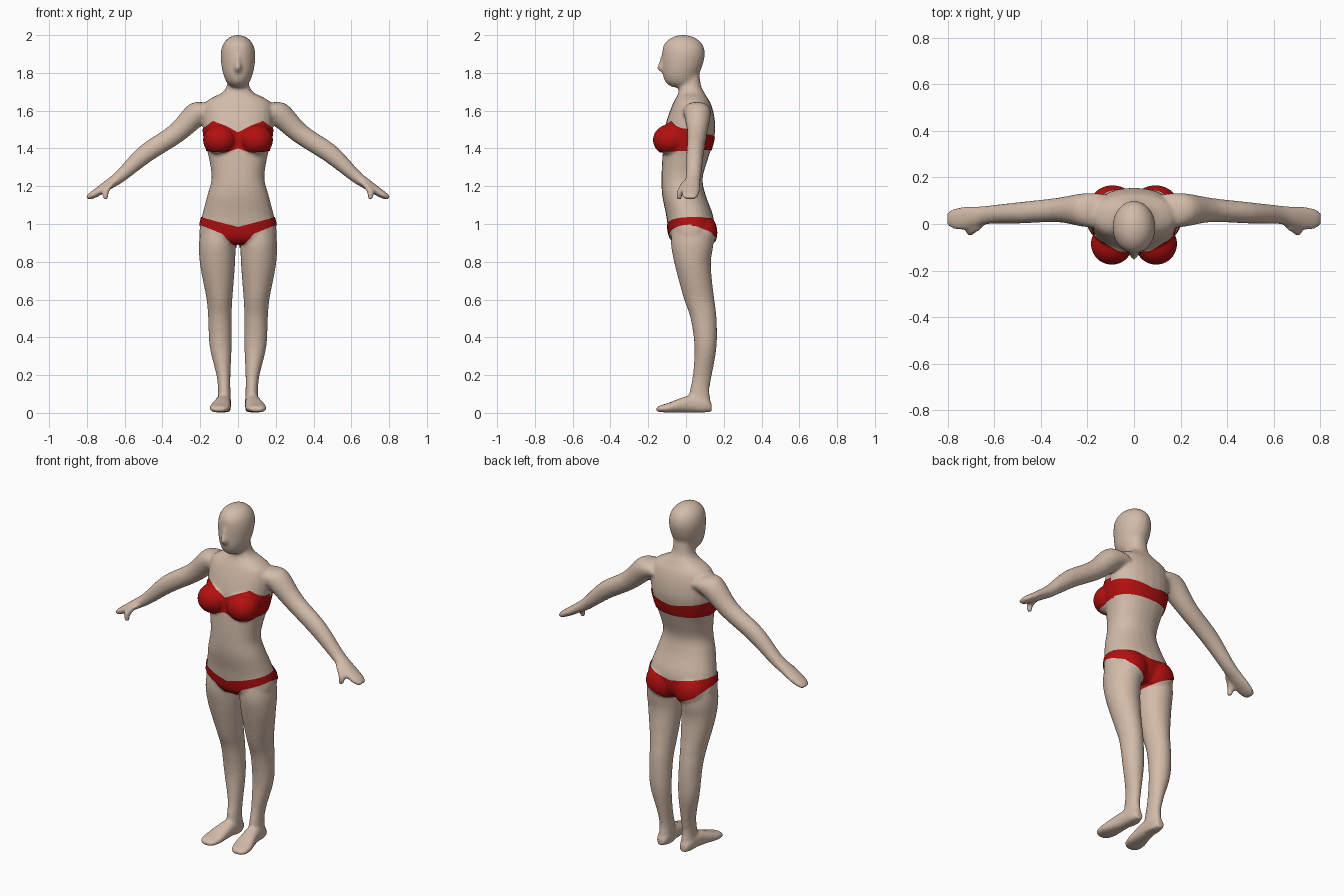
import bpy, bmesh, math
from mathutils import Vector, Matrix

if "Cube" in bpy.data.objects:
    bpy.data.objects.remove(bpy.data.objects["Cube"])

X, Y, Z = Vector((1, 0, 0)), Vector((0, 1, 0)), Vector((0, 0, 1))
SIDES = 24


def material(name, color):
    m = bpy.data.materials.new(name)
    m.diffuse_color = (*color, 1)
    m.use_nodes = True
    m.node_tree.nodes["Principled BSDF"].inputs["Base Color"].default_value = m.diffuse_color
    return m


def catmull(rows, steps=4):
    out = []
    for i in range(len(rows) - 1):
        p = [rows[max(0, min(len(rows) - 1, i + k))] for k in (-1, 0, 1, 2)]
        for s in range(steps):
            t = s / steps
            out.append([b + 0.5 * t * (c - a + t * (2*a - 5*b + 4*c - d + t * (3*(b - c) + d - a)))
                        for a, b, c, d in zip(*p)])
    return out + [list(rows[-1])]


def loft(bm, rows, u, v, power=2.0, mirror=False):
    """Closed tube; each row is centre x, y, z and the half sizes along u and v."""
    for side in ((1, -1) if mirror else (1,)):
        rings = []
        for x, y, z, ru, rv in catmull(rows):
            ring = []
            for i in range(SIDES):
                a = math.tau * i / SIDES
                c, s = math.cos(a), math.sin(a)
                p = (Vector((x, y, z)) + u * max(ru, .002) * math.copysign(abs(c) ** (2 / power), c)
                     + v * max(rv, .002) * math.copysign(abs(s) ** (2 / power), s))
                ring.append(bm.verts.new((p.x * side, p.y, p.z)))
            rings.append(ring)
        for a, b in zip(rings, rings[1:]):
            for i in range(SIDES):
                j = (i + 1) % SIDES
                bm.faces.new((a[i], a[j], b[j], b[i]))
        bm.faces.new(rings[0])
        bm.faces.new(rings[-1])


def upright(rows):
    """Rows of z, x min, x max, y min, y max turned into loft rows."""
    return [((a + b) / 2, (c + d) / 2, z, (b - a) / 2, (d - c) / 2) for z, a, b, c, d in rows]


def ball(bm, pos, size, mirror=True):
    for side in ((1, -1) if mirror else (1,)):
        m = Matrix.Translation((pos[0] * side, pos[1], pos[2])) @ Matrix.Diagonal((*size, 1))
        bmesh.ops.create_uvsphere(bm, u_segments=24, v_segments=16, radius=1, matrix=m)


bm = bmesh.new()

# torso and neck
torso = [(1.80, .050, -.01, .070), (1.73, .060, -.035, .080), (1.695, .085, -.04, .098),
         (1.67, .135, -.052, .112), (1.64, .175, -.068, .130), (1.58, .186, -.092, .148),
         (1.50, .184, -.115, .155), (1.42, .172, -.120, .140), (1.34, .152, -.126, .115),
         (1.24, .140, -.130, .088), (1.15, .163, -.126, .105), (1.05, .189, -.106, .142),
         (.98, .203, -.096, .148), (.93, .198, -.085, .135), (.90, .13, -.06, .11)]
loft(bm, upright([(z, -w, w, f, b) for z, w, f, b in torso]), X, Y, 2.25)

# head and nose
head = [(2.0, .012, -.035, .005), (1.985, .050, -.08, .05), (1.95, .080, -.117, .088),
        (1.90, .092, -.126, .100), (1.84, .088, -.126, .088), (1.79, .077, -.122, .068),
        (1.75, .060, -.108, .06), (1.725, .035, -.075, .05)]
loft(bm, upright([(z, -w, w, f, b) for z, w, f, b in head]), X, Y)
loft(bm, upright([(1.90, -.008, .008, -.13, -.09), (1.86, -.012, .012, -.142, -.09),
                  (1.825, -.02, .02, -.154, -.09), (1.805, -.014, .014, -.135, -.09)]), X, Y)

# bust and seat
ball(bm, (.095, -.085, 1.445), (.086, .086, .078))
ball(bm, (.092, .088, .955), (.090, .074, .095))

# legs
loft(bm, upright([(1.0, .02, .190, -.07, .13), (.90, .013, .207, -.080, .145),
                  (.80, .015, .203, -.063, .132), (.70, .022, .186, -.038, .138),
                  (.60, .030, .166, -.010, .150), (.50, .034, .158, .024, .162),
                  (.35, .034, .150, .045, .162), (.20, .040, .114, .036, .137),
                  (.12, .040, .106, .020, .124), (.05, .037, .108, .01, .132),
                  (.006, .040, .104, .02, .13)]), X, Y, mirror=True)

# feet
loft(bm, [(.075, .136, .028, .022, .022), (.074, .10, .042, .036, .040), (.078, .03, .048, .041, .046),
          (.086, -.03, .040, .048, .038), (.095, -.09, .028, .056, .026), (.100, -.135, .022, .048, .018),
          (.100, -.158, .018, .028, .010)], X, Z, 2.4, mirror=True)

# arms, hands and thumbs
across = Vector((.62, 0, .78))
loft(bm, [(.13, .055, 1.60, .055, .075), (.215, .06, 1.584, .066, .072), (.33, .060, 1.478, .054, .052),
          (.49, .048, 1.372, .050, .046), (.62, .040, 1.255, .034, .040), (.68, .030, 1.212, .028, .045),
          (.73, .024, 1.178, .024, .050), (.775, .022, 1.150, .019, .044), (.798, .022, 1.137, .012, .028)],
     across, Y, mirror=True)
loft(bm, [(.66, .0, 1.222, .020, .025), (.695, -.022, 1.185, .022, .022), (.703, -.034, 1.155, .017, .017),
          (.697, -.036, 1.128, .011, .012)], X, Y, mirror=True)

# blend everything into one skin
bmesh.ops.recalc_face_normals(bm, faces=bm.faces)
mesh = bpy.data.meshes.new("rough_body")
bm.to_mesh(mesh)
bm.free()
rough = bpy.data.objects.new("rough_body", mesh)
bpy.context.collection.objects.link(rough)
remesh = rough.modifiers.new("blend", 'REMESH')
remesh.mode = 'VOXEL'
remesh.voxel_size = .009
soft = rough.modifiers.new("soften", 'SMOOTH')
soft.factor, soft.iterations = .5, 6
skin = bpy.data.meshes.new_from_object(rough.evaluated_get(bpy.context.evaluated_depsgraph_get()))
bpy.data.objects.remove(rough)


def finish(name, mesh, mat):
    ob = bpy.data.objects.new(name, mesh)
    bpy.context.collection.objects.link(ob)
    mesh.materials.clear()
    mesh.materials.append(mat)
    mesh.polygons.foreach_set("use_smooth", [True] * len(mesh.polygons))
    mesh.update()
    return ob


finish("body", skin, material("skin", (.65, .50, .40)))
red = material("red_cloth", (.45, .005, .005))


def height(line, x):
    for (x0, z0), (x1, z1) in zip(line, line[1:]):
        if x <= x1:
            return z0 + (z1 - z0) * (x - x0) / (x1 - x0)
    return line[-1][1]


def garment(name, front, back, split, limit):
    """Cut cloth from the skin between lower and upper edge lines, then lift it."""
    bm = bmesh.new()
    bm.from_mesh(skin)
    lines = [*front, *back]
    zs = [p[1] for l in lines for p in l]
    far = [f for f in bm.faces if abs(f.calc_center_median().x) > limit + .02
           or not min(zs) - .02 < f.calc_center_median().z < max(zs) + .02]
    bmesh.ops.delete(bm, geom=far, context='FACES')

    def cut(co, no):
        bmesh.ops.bisect_plane(bm, geom=bm.verts[:] + bm.edges[:] + bm.faces[:], dist=1e-5,
                               plane_co=co, plane_no=no)
    cut((0, split, 0), Y)
    cut((0, 0, 0), X)
    for line in lines:
        for (x0, z0), (x1, z1) in zip(line, line[1:]):
            for s in (1, -1):
                cut((s * x0, 0, z0), Vector((-(z1 - z0) * s, 0, x1 - x0)))

    def outside(f):
        c = f.calc_center_median()
        low, high = front if c.y < split else back
        return abs(c.x) > limit or not height(low, abs(c.x)) < c.z < height(high, abs(c.x))
    bmesh.ops.delete(bm, geom=[f for f in bm.faces if outside(f)], context='FACES')
    bm.normal_update()
    for v, n in [(v, v.normal.copy()) for v in bm.verts]:
        v.co += n * .005
    m = bpy.data.meshes.new(name)
    bm.to_mesh(m)
    bm.free()
    finish(name, m, red)


# swimsuit
garment("swim_top",
        ([(0, 1.40), (.06, 1.382), (.2, 1.39)], [(0, 1.485), (.13, 1.545), (.2, 1.49)]),
        ([(0, 1.39), (.2, 1.395)], [(0, 1.455), (.2, 1.485)]), .03, .196)
garment("swim_bottom",
        ([(0, .875), (.03, .895), (.085, .95), (.21, 1.0)], [(0, .985), (.21, 1.04)]),
        ([(0, .865), (.06, .90), (.15, .94), (.21, 1.0)], [(0, 1.01), (.21, 1.04)]), .03, .23)
